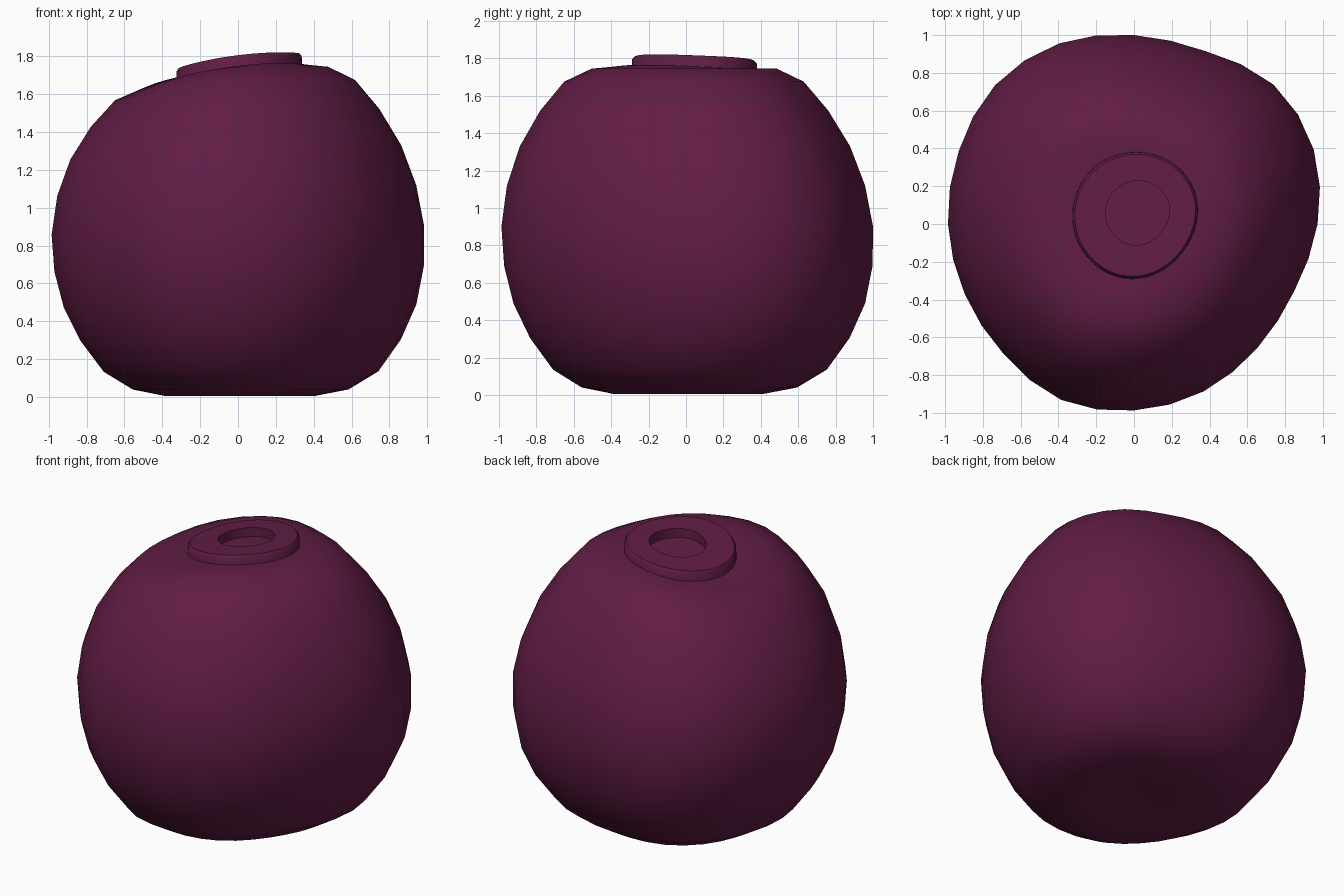
import bpy, bmesh
from math import sin, cos, pi, radians

if "Cube" in bpy.data.objects:
    bpy.data.objects.remove(bpy.data.objects["Cube"])

mat = bpy.data.materials.new("dark_plum")
mat.diffuse_color = (0.12, 0.012, 0.06, 1)
mat.use_nodes = True
mat.node_tree.nodes["Principled BSDF"].inputs["Base Color"].default_value = mat.diffuse_color

def lathe(name, rows, closed_loop=False):
    """Bridge rows of points; a one-point row is a pole."""
    bm = bmesh.new()
    rings = [[bm.verts.new(p) for p in row] for row in rows]
    pairs = list(zip(rings, rings[1:]))
    if closed_loop:
        pairs.append((rings[-1], rings[0]))
    for a, b in pairs:
        n = max(len(a), len(b))
        for i in range(n):
            j = (i + 1) % n
            if len(a) == 1:
                bm.faces.new((a[0], b[j], b[i]))
            elif len(b) == 1:
                bm.faces.new((a[i], a[j], b[0]))
            else:
                bm.faces.new((a[i], a[j], b[j], b[i]))
    bmesh.ops.recalc_face_normals(bm, faces=bm.faces)
    me = bpy.data.meshes.new(name)
    bm.to_mesh(me)
    bm.free()
    ob = bpy.data.objects.new(name, me)
    bpy.context.collection.objects.link(ob)
    me.materials.append(mat)
    bpy.ops.object.select_all(action='DESELECT')
    ob.select_set(True)
    bpy.context.view_layer.objects.active = ob
    bpy.ops.object.shade_smooth_by_angle(angle=radians(40))
    return ob

# tilted, slightly domed top surface the collar rests on
def crown(x, y):
    return 1.795 + 0.125 * x - 0.17 * x * x - 0.04 * y

# lopsided plan outline: radius every 22.5 degrees, smoothed to 32 sides
plan = [.972, 1.03, 1.043, .99, 1.0, 1.035, 1.04, 1.005,
        .985, .97, .975, 1.008, .987, .96, .926, .92]
outline = []
for i in range(16):
    a, b, c, d = (plan[(i + k) % 16] for k in (-1, 0, 1, 2))
    outline += [b, (-a + 9 * b + 9 * c - d) / 16]

# side profile (radius, height); height None follows the crown
profile = [(.2, .02), (.39, .005), (.565, .04), (.72, .135), (.845, .305),
           (.935, .49), (.985, .69), (1, .9), (.97, 1.12), (.9, 1.33),
           (.79, 1.52), (.66, 1.675), (.51, 1.745), (.37, None), (.18, None)]

# body
rows = [[(0, 0, .035)]]
for r, z in profile:
    row = []
    for i, f in enumerate(outline):
        t = 2 * pi * i / 32
        zz = 1.75 if z is None else z
        low_bulge = 0.07 * max(0, cos(t - radians(50))) * (0.9 - zz) / 0.9
        rr = r * f * (1 + low_bulge)
        x, y = rr * cos(t), rr * sin(t)
        if z is None:
            zz = crown(x, y) - 0.06
        else:
            zz -= 0.1 * (z / 1.6) ** 1.5 * max(0, -cos(t)) ** 1.5
        row.append((x, y, zz))
    rows.append(row)
rows.append([(0, 0, crown(0, 0) - 0.06)])
lathe("body", rows)

# flat collar with a hole: (radius, drop below crown, centre x, centre y)
section = [(.172, .10, .022, .057), (.172, 0, .022, .057),
           (.325, 0, .012, .043), (.337, .014, .012, .043),
           (.340, .10, .012, .043)]
rows = []
for r, drop, cx, cy in section:
    row = []
    for i in range(64):
        t = 2 * pi * i / 64
        squash = 1 - 0.08 * max(0, cos(t + radians(37))) ** 3
        x, y = cx + r * squash * cos(t), cy + r * squash * sin(t)
        row.append((x, y, crown(x, y) - drop))
    rows.append(row)
lathe("collar", rows, closed_loop=True)
